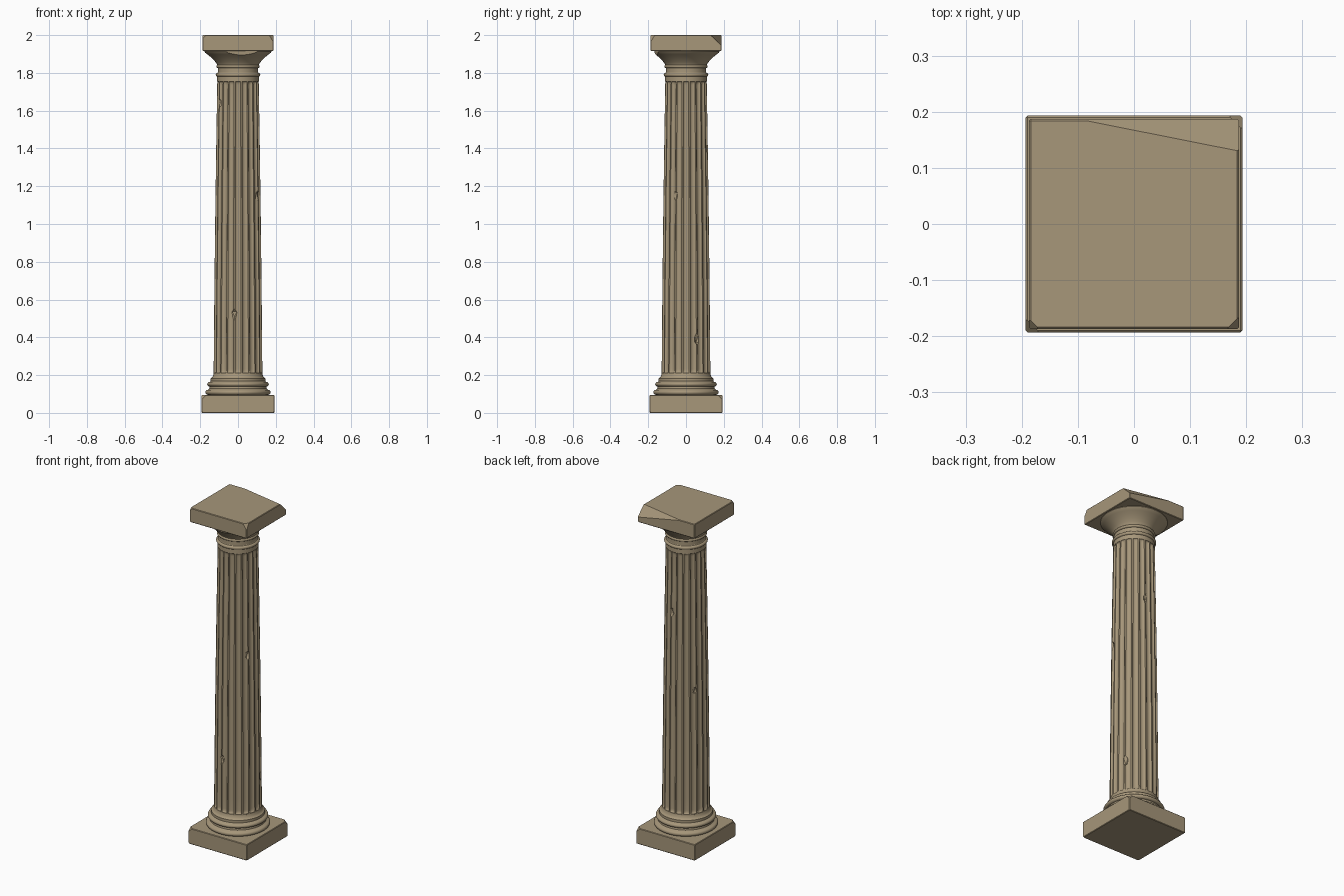
import bpy, bmesh, math, random
from mathutils import Vector, Matrix

random.seed(4)
if "Cube" in bpy.data.objects:
    bpy.data.objects.remove(bpy.data.objects["Cube"])

# One weathered stone colour
stone = bpy.data.materials.new("weathered stone")
stone.use_nodes = True
stone.diffuse_color = (0.385, 0.308, 0.195, 1)
stone.node_tree.nodes["Principled BSDF"].inputs["Base Color"].default_value = stone.diffuse_color
stone.node_tree.nodes["Principled BSDF"].inputs["Roughness"].default_value = 0.9


def finish(bm, name):
    bmesh.ops.recalc_face_normals(bm, faces=bm.faces)
    mesh = bpy.data.meshes.new(name)
    bm.to_mesh(mesh)
    bm.free()
    obj = bpy.data.objects.new(name, mesh)
    bpy.context.collection.objects.link(obj)
    mesh.materials.append(stone)
    return obj


def smooth(obj, angle=32):
    bpy.ops.object.select_all(action='DESELECT')
    obj.select_set(True)
    bpy.context.view_layer.objects.active = obj
    bpy.ops.object.shade_smooth_by_angle(angle=math.radians(angle))


def slice_off(bm, point, normal):
    """Break away everything on the normal side of a plane and close the break."""
    geom = bm.verts[:] + bm.edges[:] + bm.faces[:]
    cut = bmesh.ops.bisect_plane(bm, geom=geom, plane_co=point, plane_no=normal, clear_outer=True)
    edges = [e for e in cut["geom_cut"] if isinstance(e, bmesh.types.BMEdge)]
    bmesh.ops.holes_fill(bm, edges=edges)


def slab(name, half, low, high, chips):
    """Square block with worn edges; each chip is a plane point and normal."""
    bm = bmesh.new()
    bmesh.ops.create_cube(bm, size=1)
    bmesh.ops.scale(bm, vec=(2 * half, 2 * half, high - low), verts=bm.verts)
    bmesh.ops.translate(bm, vec=(0, 0, (low + high) / 2), verts=bm.verts)
    bmesh.ops.bevel(bm, geom=bm.edges[:], offset=0.003, segments=1, affect='EDGES')
    for point, normal in chips:
        slice_off(bm, Vector(point), Vector(normal))
    return finish(bm, name)


def corner_chip(half, z, sx, sy, sz, size):
    """Plane that knocks off one corner of a slab."""
    return (sx * (half - size), sy * half, z), (sx, sy, sz)


def lathe(rings, angles, radius):
    """Closed solid of stacked rings; radius(ring, angle_index) gives (r, z)."""
    bm = bmesh.new()
    loops = []
    for ring in rings:
        loop = []
        for i, a in enumerate(angles):
            r, z = radius(ring, i)
            loop.append(bm.verts.new((r * math.cos(a), r * math.sin(a), z)))
        loops.append(loop)
    n = len(angles)
    for lower, upper in zip(loops, loops[1:]):
        for i in range(n):
            j = (i + 1) % n
            bm.faces.new((lower[i], lower[j], upper[j], upper[i]))
    bm.faces.new(loops[0][::-1])
    bm.faces.new(loops[-1])
    return bm


def turned(profile, sides=64):
    angles = [2 * math.pi * i / sides for i in range(sides)]
    return lathe(profile, angles, lambda ring, i: ring)


def roll(r, z, depth, height, steps=8):
    """Half-round moulding bulging out from radius r, centred on z."""
    return [(r + depth * math.sin(math.pi * k / steps),
             z - height / 2 * math.cos(math.pi * k / steps)) for k in range(steps + 1)]


# Square plinth and abacus with broken corners
P, A = 0.193, 0.187
slab("plinth", P, 0, 0.095, [
    corner_chip(P, 0.095, 1, 1, 1, 0.025),
    corner_chip(P, 0.095, -1, -1, 1, 0.025),
    corner_chip(P, 0, 1, -1, -1, 0.012),
    corner_chip(P, 0, -1, -1, -1, 0.01)])
big_a, big_b, big_c = Vector((-0.10, A, 2)), Vector((A, 0.13, 2)), Vector((A, A, 1.945))
big_normal = (big_c - big_a).cross(big_b - big_a)
if big_normal.z < 0:
    big_normal.negate()
slab("abacus", A, 1.915, 2.0, [
    (big_a, big_normal),
    corner_chip(A, 2, 1, -1, 0.6, 0.022),
    corner_chip(A, 2, -1, -1, 1, 0.018)])

# Moulded base: two rolls, a fillet and a cove up to the shaft
base = turned([(0.160, 0.09)] + roll(0.160, 0.109, 0.013, 0.026) + [(0.152, 0.128), (0.150, 0.138)]
              + roll(0.150, 0.152, 0.013, 0.024) + [(0.145, 0.168), (0.145, 0.183),
              (0.139, 0.186), (0.133, 0.194), (0.130, 0.206)])
smooth(finish(base, "base_moulding"))

# Fluted shaft with a slight swelling
LOW, HIGH, FLUTES = 0.2, 1.785, 20
STEPS = (-0.5, -0.4, -0.36, -0.27, -0.14, 0, 0.14, 0.27, 0.36, 0.4)
angles = [2 * math.pi * (f + u) / FLUTES for f in range(FLUTES) for u in STEPS]


def shaft_radius(z):
    t = (z - LOW) / (HIGH - LOW)
    return 0.130 - 0.012 * t - 0.008 * t * t


def fluted(z, i):
    u = STEPS[i % len(STEPS)] / 0.4
    end = min(z - LOW - 0.012, HIGH - 0.03 - z) / 0.02
    end = math.sqrt(1 - (1 - min(max(end, 0), 1)) ** 2)
    groove = 0.010 * end * math.sqrt(max(0, 1 - u * u))
    return shaft_radius(z) - groove, z


ends = (0, 0.012, 0.014, 0.018, 0.024, 0.032)
heights = [LOW + e for e in ends] + [LOW + 0.1 * k for k in range(1, 15)]
heights += [HIGH - 0.018 - e for e in ends[::-1]] + [HIGH]
shaft = finish(lathe(heights, angles, fluted), "fluted_shaft")

# Chips knocked out of the shaft: direction in degrees, height, size
for degrees, z, size in ((261, 0.52, 0.024), (28, 0.39, 0.026), (-30, 1.15, 0.022),
                         (84, 1.40, 0.022), (147, 0.94, 0.022), (205, 1.64, 0.022)):
    bm = bmesh.new()
    bmesh.ops.create_icosphere(bm, subdivisions=1, radius=1)
    for v in bm.verts:
        v.co *= random.uniform(0.85, 1.1)
    bmesh.ops.scale(bm, vec=(size * 0.8, size * 0.85, size * 1.45), verts=bm.verts)
    bmesh.ops.translate(bm, vec=(shaft_radius(z) + 0.002, 0, z), verts=bm.verts)
    bmesh.ops.rotate(bm, matrix=Matrix.Rotation(math.radians(degrees), 3, 'Z'), verts=bm.verts)
    cutter = finish(bm, "chip_cutter")
    cutter.hide_render = True
    mod = shaft.modifiers.new("chip", 'BOOLEAN')
    mod.operation, mod.solver, mod.object = 'DIFFERENCE', 'EXACT', cutter
    bpy.context.view_layer.objects.active = shaft
    bpy.ops.object.modifier_apply(modifier=mod.name)
    bpy.data.objects.remove(cutter)
smooth(shaft)

# Necking ring and collar
neck = turned([(0.108, 1.77)] + roll(0.108, 1.79, 0.010, 0.02) + [(0.106, 1.803), (0.106, 1.825)]
              + roll(0.106, 1.834, 0.008, 0.016) + [(0.106, 1.85)])
smooth(finish(neck, "necking"))

# Flared echinus, with its front lip broken off flat
echinus = turned([(0.108, 1.838), (0.111, 1.846), (0.118, 1.856), (0.130, 1.870), (0.146, 1.885),
                  (0.162, 1.898), (0.174, 1.907), (0.178, 1.912), (0.178, 1.918)])
lip = Vector((math.cos(math.radians(-83)), math.sin(math.radians(-83)), 0))
slice_off(echinus, lip * 0.158, lip)
smooth(finish(echinus, "echinus"))
